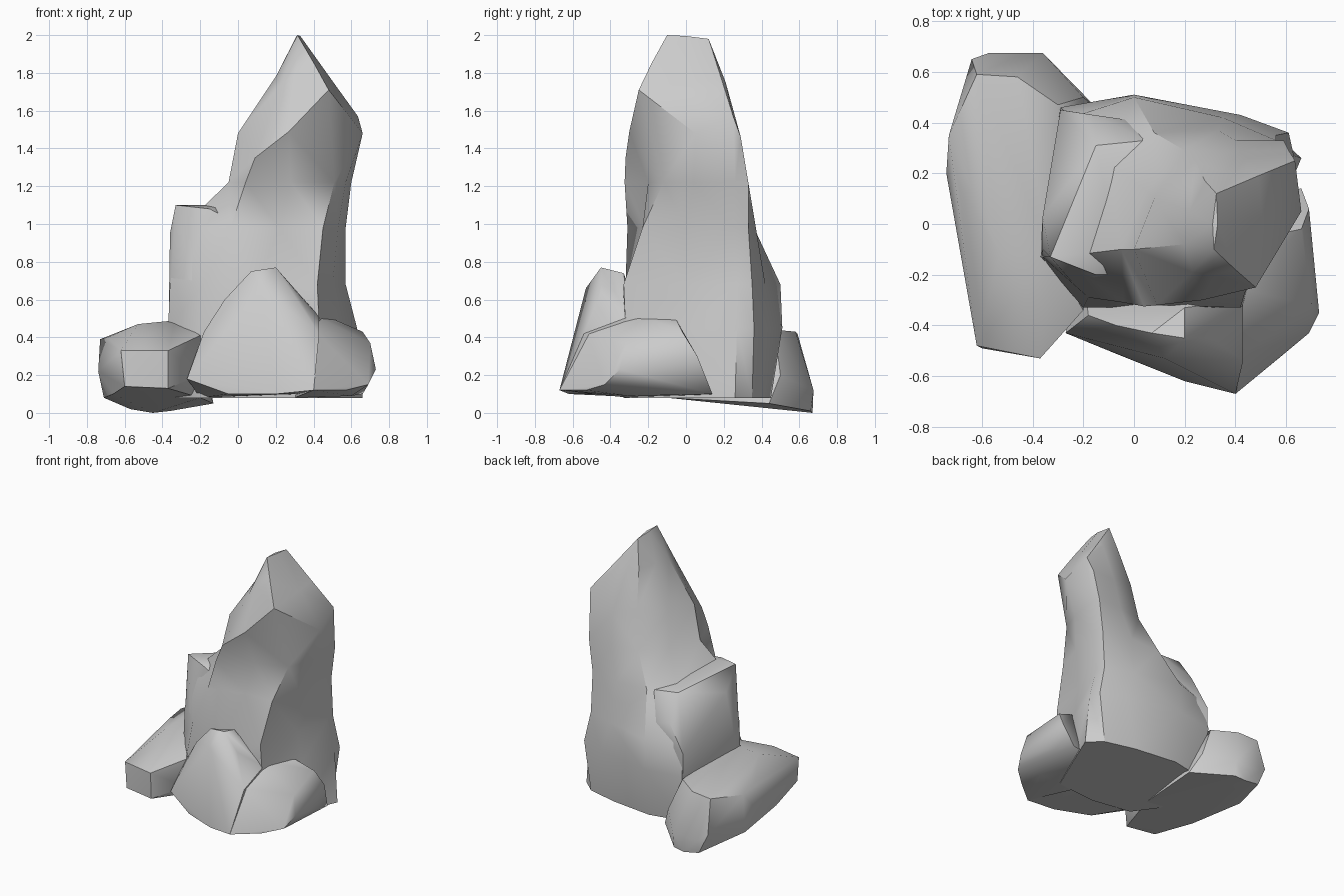
import bpy, bmesh, math


def finish(bm, name, angle):
    bmesh.ops.remove_doubles(bm, verts=bm.verts, dist=0.002)
    bmesh.ops.recalc_face_normals(bm, faces=bm.faces)
    mesh = bpy.data.meshes.new(name)
    bm.to_mesh(mesh)
    bm.free()
    ob = bpy.data.objects.new(name, mesh)
    bpy.context.collection.objects.link(ob)
    bpy.ops.object.select_all(action='DESELECT')
    ob.select_set(True)
    bpy.context.view_layer.objects.active = ob
    bpy.ops.object.shade_smooth_by_angle(angle=math.radians(angle))
    return ob


def boulder(name, points, angle=38):
    """Faceted stone: convex hull of its corner points."""
    bm = bmesh.new()
    vs = [bm.verts.new(p) for p in points]
    res = bmesh.ops.convex_hull(bm, input=vs)
    junk = {g for g in res["geom_interior"] + res["geom_unused"]
            if isinstance(g, bmesh.types.BMVert)}
    bmesh.ops.delete(bm, geom=list(junk), context='VERTS')
    return finish(bm, name, angle)


def loft(name, rings, angle=42):
    """Skin a stack of rings with equal point counts, capped at both ends."""
    bm = bmesh.new()
    rows = [[bm.verts.new(p) for p in r] for r in rings]
    n = len(rows[0])
    for a, b in zip(rows, rows[1:]):
        for i in range(n):
            j = (i + 1) % n
            bm.faces.new((a[i], a[j], b[j], b[i]))
    bm.faces.new(rows[0][::-1])
    bm.faces.new(rows[-1])
    bmesh.ops.remove_doubles(bm, verts=bm.verts, dist=0.002)
    bmesh.ops.triangulate(bm, faces=bm.faces[:], quad_method='SHORT_EDGE')
    return finish(bm, name, angle)


def level(z, xy):
    return [(x, y, z) for x, y in xy]


# Spire: level sections up to the chest, starting front-left, counterclockwise
base = level(0.08, [(-.33, -.1), (-.2, -.28), (.1, -.33), (.42, -.3), (.55, 0),
                    (.66, .26), (.56, .35), (.33, .41), (0, .45), (-.24, .4)])
foot = level(0.45, [(-.37, -.13), (-.2, -.33), (.1, -.33), (.43, -.32), (.54, 0),
                    (.63, .27), (.61, .36), (.42, .43), (0, .51), (-.29, .46)])
body = level(0.68, [(-.36, -.13), (-.18, -.29), (.1, -.32), (.42, -.33), (.5, 0),
                    (.57, .27), (.56, .35), (.35, .42), (0, .5), (-.25, .42)])
waist = level(0.98, [(-.3, -.13), (-.04, -.31), (.22, -.22), (.45, -.23), (.53, 0),
                     (.57, .25), (.56, .33), (.33, .37), (.08, .36), (-.1, .24)])
chest = level(1.22, [(-.05, -.1), (.04, -.325), (.28, -.2), (.51, -.12), (.57, .04),
                     (.6, .26), (.59, .33), (.4, .33), (.2, .29), (.05, .13)])
# Spire: slanted shoulder ring and narrow ridge
brow = [(0, -.1, 1.48), (.09, -.32, 1.35), (.27, -.30, 1.49), (.48, -.25, 1.71),
        (.66, .05, 1.48), (.635, .25, 1.57), (.61, .29, 1.46), (.42, .29, 1.45),
        (.24, .25, 1.5), (.08, .1, 1.48)]
neck = [(.2, -.08, 1.78), (.23, -.19, 1.74), (.31, -.2, 1.8), (.40, -.18, 1.855),
        (.505, .03, 1.75), (.49, .19, 1.76), (.46, .21, 1.75), (.36, .2, 1.76),
        (.28, .17, 1.78), (.22, .05, 1.79)]
front_tip, back_tip = (.315, -.1, 2.0), (.325, .12, 1.98)
ridge = [front_tip] * 4 + [(.33, 0, 1.995)] + [back_tip] * 4 + [(.31, 0, 1.995)]
loft("spire", [base, foot, body, waist, chest, brow, neck, ridge])

# Left shoulder of the spire
boulder("spire_shoulder", [
    (-.33, -.13, 1.10), (-.36, -.1, .95), (-.15, -.2, 1.08), (-.07, -.1, 1.10),
    (-.15, .31, 1.0), (-.16, .43, .82), (-.29, .45, .62), (-.36, .03, .95),
    (-.36, -.13, .6), (-.37, -.13, .3), (-.2, -.28, .5), (-.29, .45, .35),
    (0, -.2, 1.0), (0, -.2, .3), (.05, .33, .98), (.05, .4, .75), (0, .3, .3)])

# Front stone with its tall peak
boulder("front_stone_peak", [
    (-.27, -.43, .18), (-.18, -.36, .43), (-.07, -.4, .6), (.07, -.43, .75),
    (.2, -.45, .77), (.2, -.33, .74), (.12, -.53, .66), (-.05, -.52, .1),
    (.2, -.62, .1), (.4, -.67, .12), (.43, -.54, .42), (.31, -.45, .64),
    (.43, -.3, .51), (.4, -.1, .1), (-.2, -.2, .08)])

# Front stone, lower right mound
boulder("front_stone_mound", [
    (.4, -.67, .12), (.42, -.52, .42), (.4, -.25, .52), (.52, -.05, .49),
    (.66, -.02, .43), (.69, -.43, .15), (.73, -.35, .23), (.70, -.32, .37),
    (.69, .06, .3), (.66, .14, .1), (.4, .1, .09), (.6, -.3, .09), (.3, -.3, .08),
    (.57, -.53, .12)], 55)

# Left stone
boulder("left_stone", [
    (-.62, -.48, .33), (-.60, -.49, .14), (-.37, -.53, .33), (-.37, -.52, .13),
    (-.2, -.34, .41), (-.2, -.34, .2), (-.53, -.12, .47), (-.33, -.12, .49),
    (-.69, .15, .40), (-.74, .2, .22), (-.73, .35, .39), (-.62, .59, .42),
    (-.46, .58, .43), (-.3, .47, .44), (-.64, .65, .17), (-.57, .675, .12),
    (-.36, .675, .12), (-.57, .66, .02), (-.45, .67, 0), (-.36, .66, .01),
    (-.2, .5, .2), (-.13, .44, .05), (-.71, .3, .08), (-.66, -.15, .1),
    (-.2, -.1, .08), (-.2, .2, .07)])
